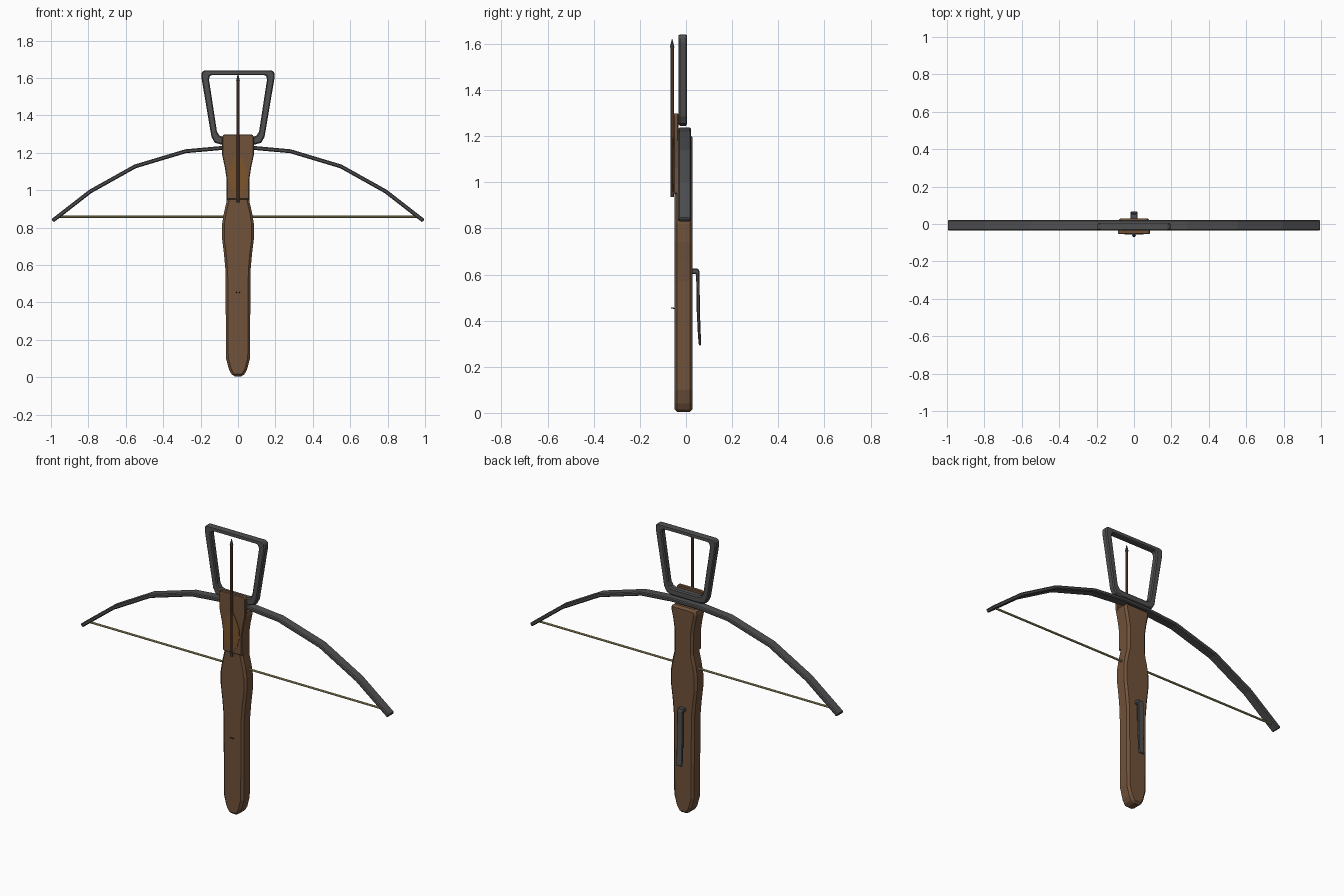
import bpy, bmesh, math
from mathutils import Vector

if "Cube" in bpy.data.objects:
    bpy.data.objects.remove(bpy.data.objects["Cube"])


def material(name, rgb):
    m = bpy.data.materials.new(name)
    m.diffuse_color = (*rgb, 1)
    m.use_nodes = True
    m.node_tree.nodes["Principled BSDF"].inputs["Base Color"].default_value = m.diffuse_color
    return m


WOOD = material("walnut wood", (0.165, 0.085, 0.043))
METAL = material("dark iron", (0.08, 0.08, 0.083))
CORD = material("bowstring tan", (0.42, 0.36, 0.16))
SHAFT = material("bolt wood", (0.17, 0.075, 0.04))
FEATHER = material("orange feather", (0.20, 0.09, 0.025))


def finish(name, bm, mat, bevel=0):
    bmesh.ops.recalc_face_normals(bm, faces=bm.faces)
    me = bpy.data.meshes.new(name)
    bm.to_mesh(me)
    bm.free()
    ob = bpy.data.objects.new(name, me)
    bpy.context.collection.objects.link(ob)
    me.materials.append(mat)
    if bevel:
        b = ob.modifiers.new("bevel", 'BEVEL')
        b.width = bevel
        b.limit_method = 'ANGLE'
        b.angle_limit = math.radians(50)
    return ob


def mirrored(half):
    # right-hand points, listed bottom to top, closed on the left
    return half + [(-x, z) for x, z in reversed(half) if x > 0]


def prism(name, pts, y0, y1, mat, bevel=0):
    bm = bmesh.new()
    a = [bm.verts.new((x, y0, z)) for x, z in pts]
    b = [bm.verts.new((x, y1, z)) for x, z in pts]
    bm.faces.new(a)
    bm.faces.new(b[::-1])
    n = len(pts)
    for i in range(n):
        j = (i + 1) % n
        bm.faces.new((a[i], b[i], b[j], a[j]))
    return finish(name, bm, mat, bevel)


def strip(name, rows, closed, y0, y1, mat, bevel=0):
    # rows of (outer, inner) points swept into a bar of constant depth
    bm = bmesh.new()
    rings = [[bm.verts.new((p[0], y, p[1])) for p, y in
              ((o, y0), (o, y1), (i, y1), (i, y0))] for o, i in rows]
    n = len(rings)
    for k in range(n if closed else n - 1):
        r, s = rings[k], rings[(k + 1) % n]
        for c in range(4):
            d = (c + 1) % 4
            bm.faces.new((r[c], r[d], s[d], s[c]))
    if not closed:
        bm.faces.new(rings[0])
        bm.faces.new(rings[-1][::-1])
    return finish(name, bm, mat, bevel)


def rod(name, p, q, r1, r2, mat, sides=8):
    p, q = Vector(p), Vector(q)
    bm = bmesh.new()
    bmesh.ops.create_cone(bm, cap_ends=True, segments=sides, radius1=r1,
                          radius2=r2, depth=(q - p).length)
    ob = finish(name, bm, mat)
    ob.location = (p + q) / 2
    ob.rotation_euler = (q - p).to_track_quat('Z', 'Y').to_euler()
    return ob


# stock: shaped handle, then a front rail reaching past the bow
stock = [(0.028, 0.004), (0.048, 0.04), (0.064, 0.10), (0.067, 0.57), (0.075, 0.66),
         (0.085, 0.74), (0.085, 0.82), (0.075, 0.88), (0.061, 0.94), (0.061, 1.06),
         (0.07, 1.12), (0.083, 1.18)]
prism("stock", mirrored(stock + [(0.075, 1.207)]), -0.050, 0.029, WOOD, 0.012)
rail = [(0.061, 0.95), (0.061, 1.06), (0.07, 1.12), (0.085, 1.19), (0.085, 1.285),
        (0.076, 1.298)]
prism("front_rail", mirrored(rail), -0.054, -0.032, WOOD, 0.004)

# bow limbs
centre = [(0.08, 1.226), (0.28, 1.208), (0.55, 1.127), (0.79, 0.993), (0.992, 0.836)]
rows = []
for i, (x, z) in enumerate(centre):
    a = Vector(centre[max(i - 1, 0)])
    b = Vector(centre[min(i + 1, len(centre) - 1)])
    t = (b - a).normalized()
    n = Vector((-t.y, t.x)) * 0.0105
    rows.append(((x + n.x, z + n.y), (x - n.x, z - n.y)))
left = [((-o[0], o[1]), (-i[0], i[1])) for o, i in reversed(rows)]
strip("bow", left + rows, False, -0.034, 0.022, METAL, 0.005)

# bowstring
rod("bowstring", (-0.965, -0.006, 0.858), (0.965, -0.006, 0.858), 0.006, 0.006, CORD)

# foot stirrup: rounded trapezoid ring
ring = [((0.095, 1.245), (0.08, 1.285)), ((0.125, 1.254), (0.10, 1.292)),
        ((0.142, 1.285), (0.113, 1.315)), ((0.196, 1.605), (0.155, 1.59)),
        ((0.194, 1.632), (0.150, 1.612)), ((0.180, 1.640), (0.135, 1.616))]
ring += [((-o[0], o[1]), (-i[0], i[1])) for o, i in reversed(ring)]
strip("stirrup", ring, True, -0.033, 0.005, METAL, 0.006)

# bolt with head and vanes
BY = -0.060
rod("bolt_shaft", (0, BY, 0.94), (0, BY, 1.59), 0.007, 0.007, SHAFT)
rod("bolt_nock", (0, BY, 0.935), (0, BY, 0.95), 0.008, 0.008, METAL)
rod("bolt_head", (0, BY, 1.585), (0, BY, 1.622), 0.010, 0.001, METAL)
vanes = [(0.004, 0.955), (0.035, 1.0), (0.05, 1.05), (0.048, 1.10), (0.03, 1.15), (0.004, 1.2)]
prism("bolt_vanes", mirrored(vanes), -0.059, -0.056, FEATHER)


# trigger lever on the back: side profile extruded across x
def lever(name, pts, half, mat, bevel):
    ob = prism(name, pts, -half, half, mat, bevel)
    for v in ob.data.vertices:
        x, y, z = v.co
        v.co = (y, x, z)
    ob.data.flip_normals()
    return ob


lever("trigger", [(0.02, 0.603), (0.044, 0.603), (0.046, 0.45), (0.052, 0.33), (0.056, 0.292),
                  (0.066, 0.292), (0.064, 0.34), (0.060, 0.45), (0.059, 0.61),
                  (0.054, 0.625), (0.02, 0.625)], 0.019, METAL, 0.004)

# small sight pins on the front
for side, label in ((-1, "left"), (1, "right")):
    rod("sight_pin_" + label, (side * 0.007, -0.048, 0.452),
        (side * 0.007, -0.065, 0.456), 0.003, 0.002, METAL, 6)
